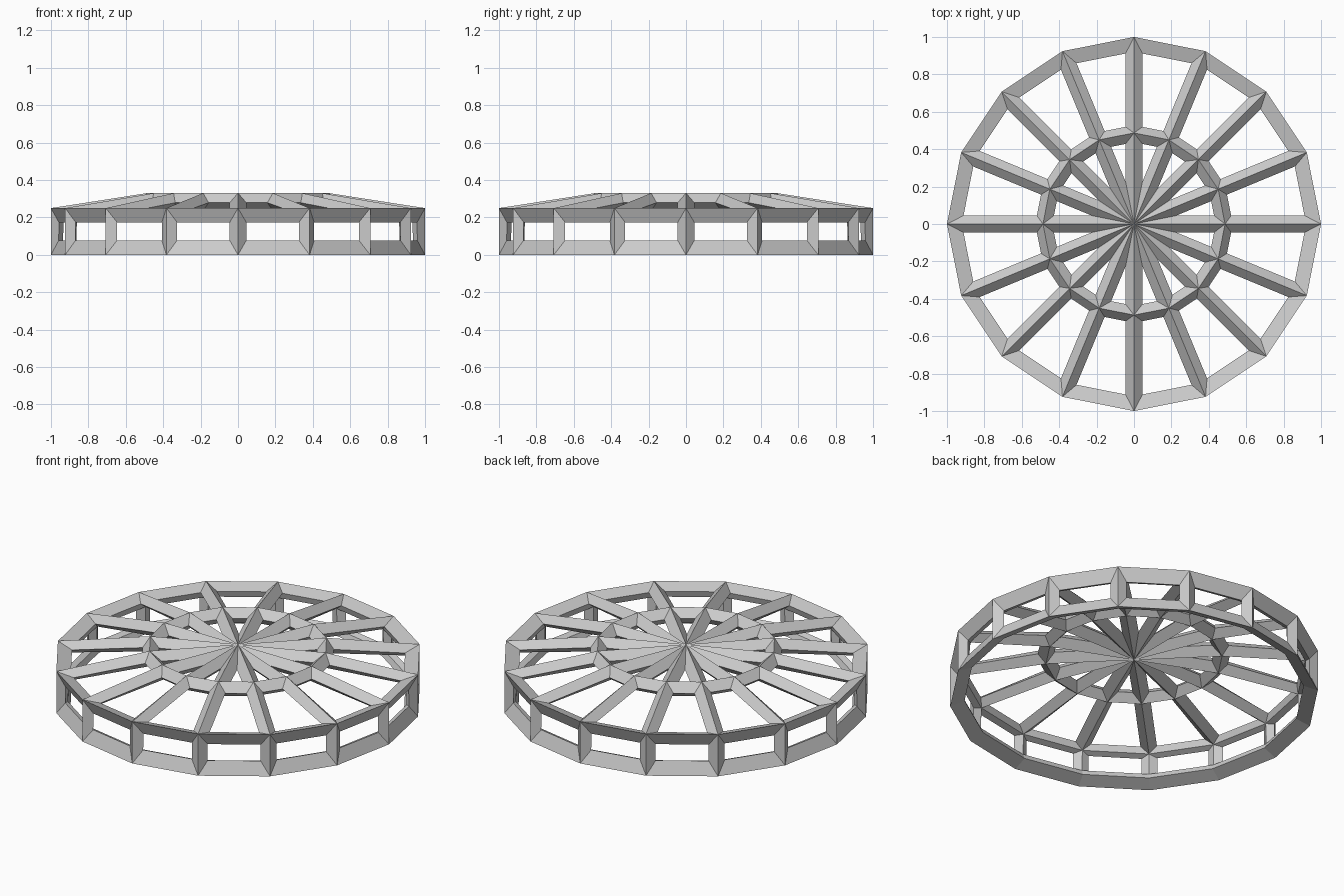
import bpy, bmesh, math
from mathutils import Vector

if "Cube" in bpy.data.objects:
    bpy.data.objects.remove(bpy.data.objects["Cube"])

SIDES = 16
HALF_WIDTH = 0.045   # half width of every bar, measured within the face

# (radius, height) of the outer ridge, the bar centre and the inner ridge per ring
RINGS = {
    "base": [(1.0, 0.0), (0.968, 0.032), (0.936, 0.064)],
    "rim":  [(1.0, 0.25), (0.966, 0.219), (0.932, 0.188)],
    "hub":  [(0.487, 0.33), (0.483, 0.285), (0.479, 0.24)],
    "tip":  [(0.0, 0.33), (0.0, 0.285), (0.0, 0.24)],
}


def point(ring, i, layer):
    r, z = RINGS[ring][layer]
    a = 2 * math.pi * i / SIDES
    return Vector((r * math.cos(a), r * math.sin(a), z))


def inset_corners(pts):
    """Move each corner of a panel inwards by one bar half width."""
    out = []
    for k, p in enumerate(pts):
        u = (pts[k - 1] - p).normalized()
        v = (pts[(k + 1) % len(pts)] - p).normalized()
        out.append(p + (u + v).normalized() * HALF_WIDTH / math.sin(u.angle(v) / 2))
    return out


def frame_panel(bm, corners):
    """Frame one panel with sloping bar faces on its outside and inside."""
    outer, mid, inner = [[point(r, i, k) for r, i in corners] for k in range(3)]
    hole = inset_corners(mid)
    o, h, n = [[bm.verts.new(p) for p in pts] for pts in (outer, hole, inner)]
    for k in range(len(corners)):
        j = (k + 1) % len(corners)
        bm.faces.new((o[k], o[j], h[j], h[k]))
        bm.faces.new((h[k], h[j], n[j], n[k]))


bm = bmesh.new()
# side wall, sloping roof and central fan panels
for i in range(SIDES):
    j = i + 1
    frame_panel(bm, [("base", i), ("base", j), ("rim", j), ("rim", i)])
    frame_panel(bm, [("rim", i), ("rim", j), ("hub", j), ("hub", i)])
    frame_panel(bm, [("hub", i), ("hub", j), ("tip", 0)])
# open floor ring
frame_panel(bm, [("base", i) for i in reversed(range(SIDES))])

bmesh.ops.remove_doubles(bm, verts=bm.verts[:], dist=1e-4)
bmesh.ops.recalc_face_normals(bm, faces=bm.faces[:])
mesh = bpy.data.meshes.new("spoked_frame")
bm.to_mesh(mesh)
bm.free()
bpy.context.collection.objects.link(bpy.data.objects.new("spoked_frame", mesh))
